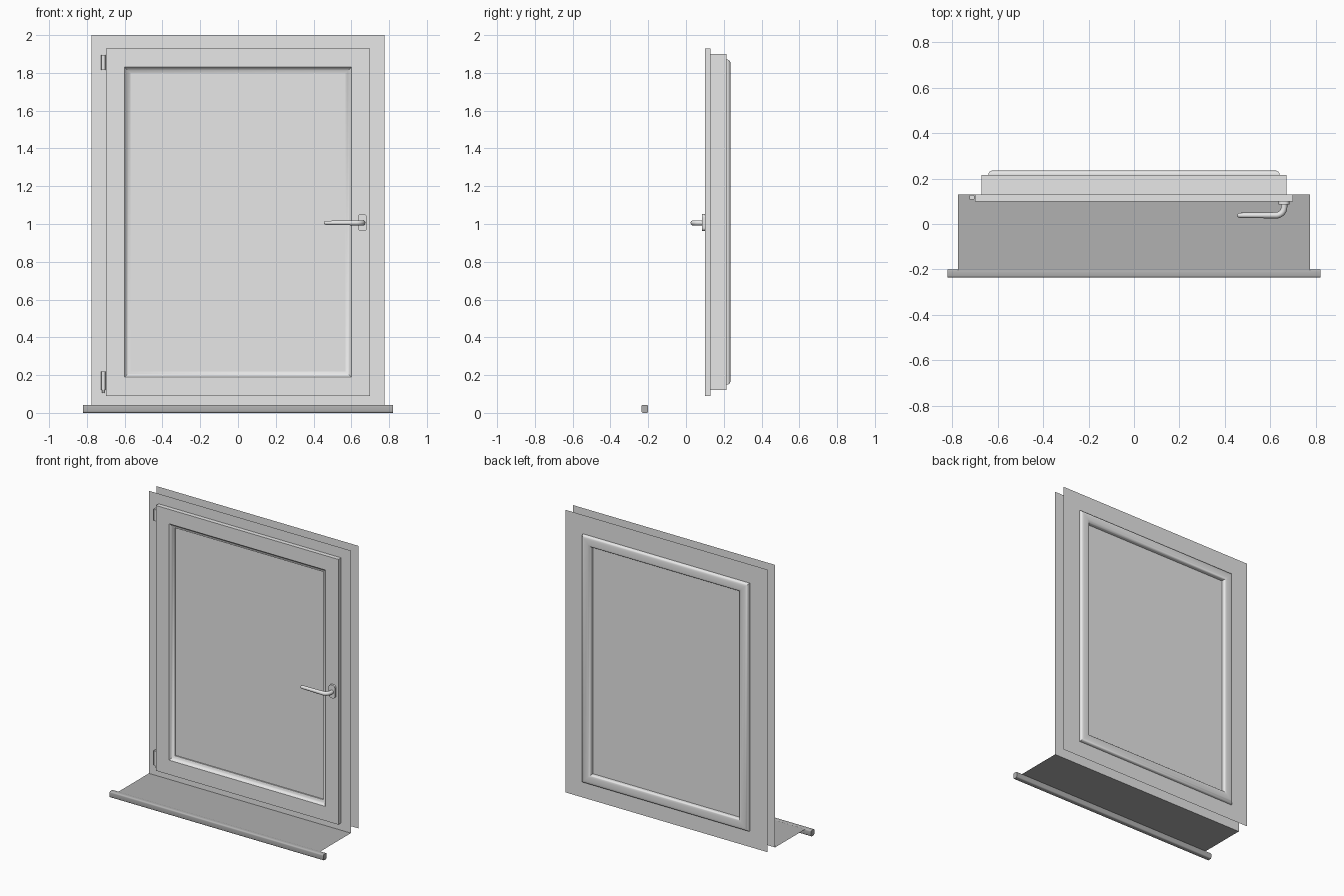
import bpy
import bmesh
import math

if "Cube" in bpy.data.objects:
    bpy.data.objects.remove(bpy.data.objects["Cube"])


def material(name, v):
    m = bpy.data.materials.new(name)
    m.diffuse_color = (v, v, v, 1)
    m.use_nodes = True
    m.node_tree.nodes["Principled BSDF"].inputs["Base Color"].default_value = m.diffuse_color
    return m


LIGHT = material("light grey", 0.8)
DARK = material("dark grey", 0.44)


def finish(name, bm, mat, smooth=None, recalc=True):
    if recalc:
        bmesh.ops.recalc_face_normals(bm, faces=bm.faces)
    me = bpy.data.meshes.new(name)
    bm.to_mesh(me)
    bm.free()
    me.materials.append(mat)
    ob = bpy.data.objects.new(name, me)
    bpy.context.collection.objects.link(ob)
    if smooth:
        shade(ob, smooth)
    return ob


def shade(ob, angle):
    bpy.ops.object.select_all(action='DESELECT')
    ob.select_set(True)
    bpy.context.view_layer.objects.active = ob
    bpy.ops.object.shade_smooth_by_angle(angle=math.radians(angle))


def box(name, lo, hi, mat, axis=None, radius=0.0, segments=4):
    """Box, with the edges along one axis (or all edges, axis 'all') rounded."""
    bm = bmesh.new()
    bmesh.ops.create_cube(bm, size=1)
    for v in bm.verts:
        v.co = [(a + b) / 2 + c * (b - a) for a, b, c in zip(lo, hi, v.co)]
    if axis is not None:
        edges = [e for e in bm.edges if axis == 'all' or
                 abs((e.verts[0].co - e.verts[1].co).normalized()[axis]) > 0.9]
        bmesh.ops.bevel(bm, geom=edges, offset=radius, segments=segments,
                        profile=0.5, affect='EDGES')
    return finish(name, bm, mat, 35 if axis is not None else None)


def rect(bm, hx, z0, z1, y):
    return [bm.verts.new(p) for p in
            ((-hx, y, z0), (hx, y, z0), (hx, y, z1), (-hx, y, z1))]


def bridge(bm, a, b):
    for i in range(4):
        j = (i + 1) % 4
        bm.faces.new((a[i], a[j], b[j], b[i]))


# Pane opening; sash profile is given as (distance outward from it, depth)
HX, Z0, Z1 = 0.57, 0.22, 1.80
PROFILE = [(0, 0.13), (0, 0.122), (0.012, 0.117), (0.022, 0.109), (0.03, 0.10),
           (0.13, 0.10), (0.13, 0.13), (0.10, 0.13), (0.10, 0.215),
           (0.07, 0.215), (0.07, 0.222), (0.066, 0.229), (0.058, 0.234),
           (0.048, 0.236), (0.018, 0.236), (0.008, 0.234), (0.002, 0.229),
           (0, 0.222), (0, 0.20)]

# Sash with bevelled opening in front and rounded moulding behind
bm = bmesh.new()
loops = [rect(bm, HX + d, Z0 - d, Z1 + d, y) for d, y in PROFILE]
for k, loop in enumerate(loops):
    bridge(bm, loop, loops[(k + 1) % len(loops)])
finish("sash", bm, LIGHT, 35)

# Pane
box("pane", (-HX, 0.13, Z0), (HX, 0.205, Z1), LIGHT)

# Thin wall sheets in front and behind, open around the sash
for name, y in (("front_wall_sheet", 0.13), ("back_wall_sheet", 0.215)):
    bm = bmesh.new()
    outer = rect(bm, 0.775, 0.04, 2.0, y)
    inner = rect(bm, HX + 0.10, Z0 - 0.10, Z1 + 0.10, y)
    bridge(bm, outer, inner)
    want = -1 if y < 0.2 else 1
    bm.normal_update()
    for f in bm.faces:
        if f.normal.y * want < 0:
            f.normal_flip()
    finish(name, bm, LIGHT, recalc=False)

# Sill sheet and its front lip
bm = bmesh.new()
bm.faces.new([bm.verts.new(p) for p in
              ((-0.775, -0.21, 0.04), (0.775, -0.21, 0.04),
               (0.775, 0.13, 0.04), (-0.775, 0.13, 0.04))])
finish("sill", bm, DARK, recalc=False)
box("sill_lip", (-0.82, -0.236, 0), (0.82, -0.2, 0.042), DARK, 0, 0.009)

# Hinges on the left edge
for name, z0, z1 in (("top_hinge", 1.815, 1.895), ("bottom_hinge", 0.12, 0.22)):
    box(name, (-0.724, 0.107, z0), (-0.702, 0.127, z1), LIGHT, 2, 0.005, 3)
box("hinge_pin", (-0.719, 0.112, 0.105), (-0.707, 0.122, 0.12), LIGHT, 2, 0.004, 3)

# Handle plate and lever
box("handle_plate", (0.635, 0.086, 0.962), (0.683, 0.10, 1.053), LIGHT, 1, 0.018, 5)
path = [(0.660, 0.095, 0.014)]
for i in range(7):
    a = math.radians(15 * i)
    path.append((0.625 + 0.035 * math.cos(a), 0.073 - 0.035 * math.sin(a), 0.014))
path += [(0.56, 0.038, 0.0125), (0.47, 0.038, 0.0115),
         (0.460, 0.038, 0.010), (0.456, 0.038, 0.006)]
curve = bpy.data.curves.new("handle_lever", 'CURVE')
curve.dimensions = '3D'
curve.bevel_depth = 1.0
curve.bevel_resolution = 3
curve.use_fill_caps = True
spline = curve.splines.new('POLY')
spline.points.add(len(path) - 1)
for p, (x, y, r) in zip(spline.points, path):
    p.co = (x, y, 1.006, 1)
    p.radius = r
lever = bpy.data.objects.new("handle_lever", curve)
bpy.context.collection.objects.link(lever)
bpy.ops.object.select_all(action='DESELECT')
lever.select_set(True)
bpy.context.view_layer.objects.active = lever
bpy.ops.object.convert(target='MESH')
lever = bpy.context.view_layer.objects.active
lever.data.materials.clear()
lever.data.materials.append(LIGHT)
shade(lever, 45)
